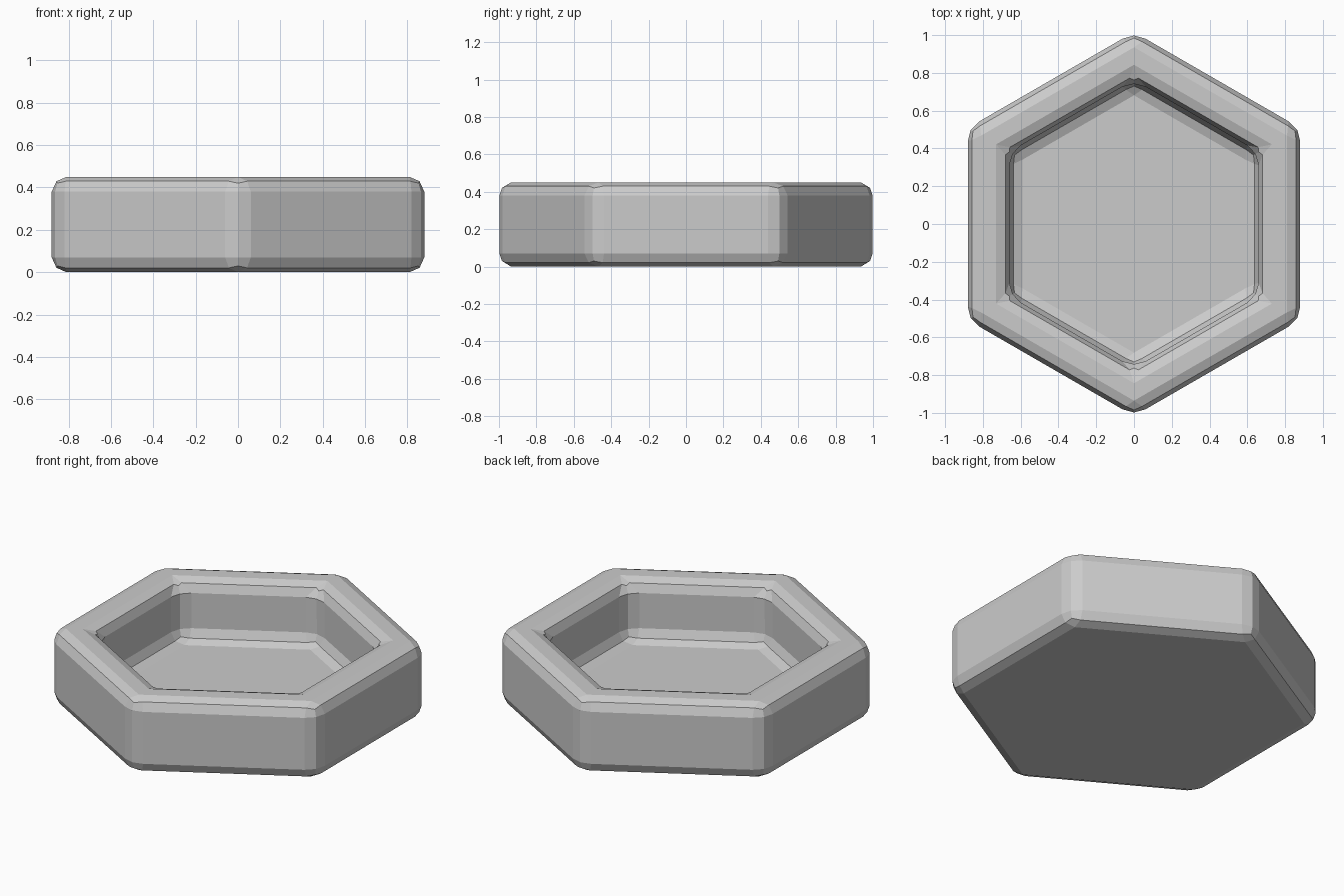
import bpy, bmesh
from math import cos, sin, pi

if "Cube" in bpy.data.objects:
    bpy.data.objects.remove(bpy.data.objects["Cube"])

OUTER = 0.88 / cos(pi / 6)   # corner radius from flat-to-flat half width
INNER = 0.66 / cos(pi / 6)
HEIGHT, FLOOR, BEVEL = 0.45, 0.10, 0.07


def hex_ring(bm, radius, z):
    return [bm.verts.new((radius * cos(pi / 2 + i * pi / 3),
                          radius * sin(pi / 2 + i * pi / 3), z)) for i in range(6)]


# Hexagonal tray: outer wall, rim, inner wall, floor and base
bm = bmesh.new()
rings = [hex_ring(bm, r, z) for r, z in
         ((OUTER, 0), (OUTER, HEIGHT), (INNER, HEIGHT), (INNER, FLOOR))]
for low, high in zip(rings, rings[1:]):
    for i in range(6):
        j = (i + 1) % 6
        bm.faces.new((low[i], low[j], high[j], high[i]))
bm.faces.new(rings[0][::-1])
bm.faces.new(rings[-1])
# the flat rim has mitre edges at its corners; the bevel skips them by angle
bmesh.ops.recalc_face_normals(bm, faces=bm.faces[:])
mesh = bpy.data.meshes.new("hexagonal_tray")
bm.to_mesh(mesh)
bm.free()
tray = bpy.data.objects.new("hexagonal_tray", mesh)
bpy.context.collection.objects.link(tray)

# Chunky two-step rounding on every sharp edge
bevel = tray.modifiers.new("rounded_edges", 'BEVEL')
bevel.width = BEVEL
bevel.segments = 2
bevel.limit_method = 'ANGLE'
bevel.angle_limit = pi / 6
